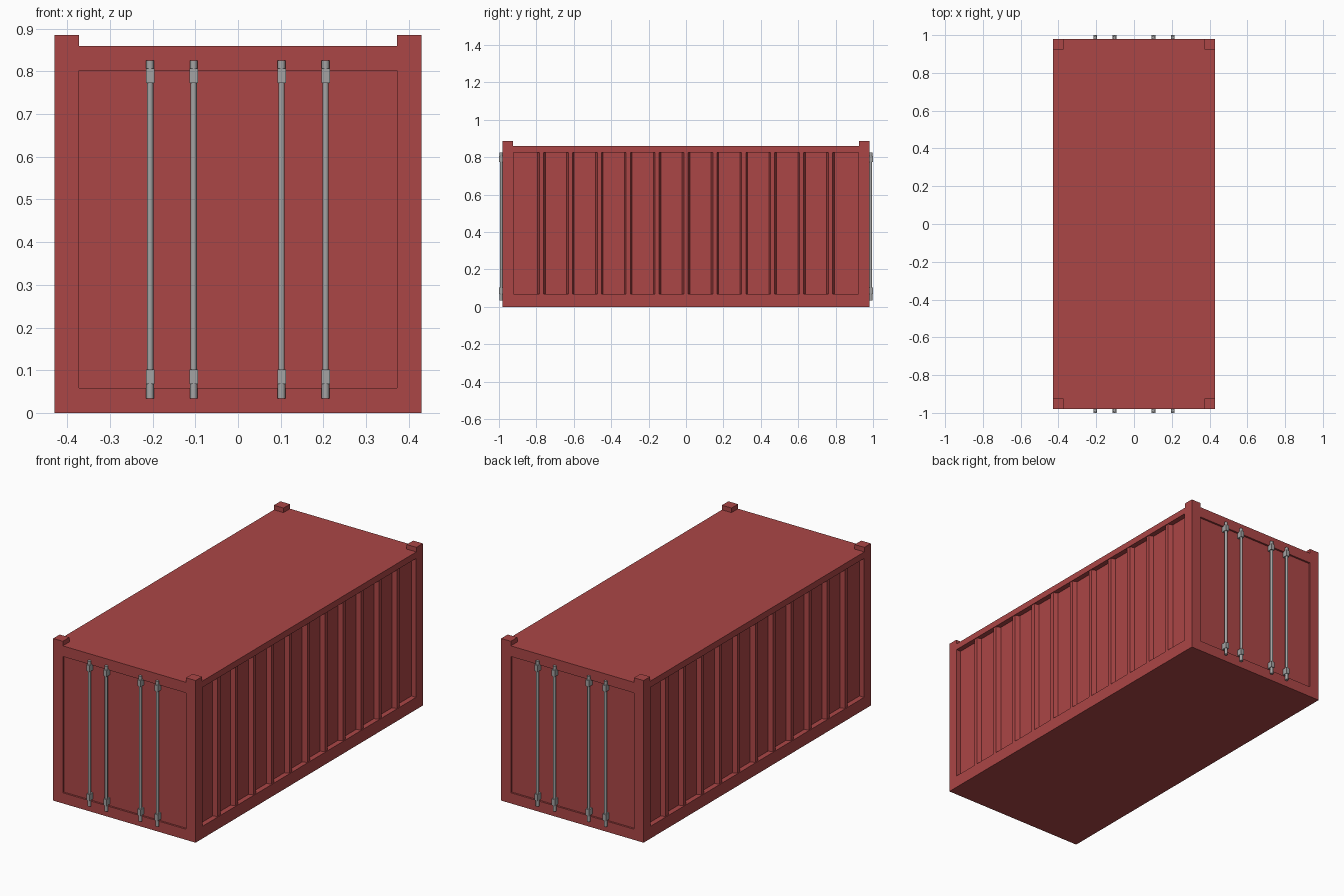
import bpy, bmesh, math
from mathutils import Vector, Matrix

if "Cube" in bpy.data.objects:
    bpy.data.objects.remove(bpy.data.objects["Cube"])


def material(name, col):
    m = bpy.data.materials.new(name)
    m.diffuse_color = (*col, 1)
    m.use_nodes = True
    m.node_tree.nodes["Principled BSDF"].inputs["Base Color"].default_value = m.diffuse_color
    return m


RED = material("container red", (0.41, 0.061, 0.061))
STEEL = material("bare steel", (0.37, 0.37, 0.37))
X, Y, Z = 0.43, 0.98, 0.86


def finish(bm, name, mat, smooth=False):
    bmesh.ops.recalc_face_normals(bm, faces=bm.faces)
    me = bpy.data.meshes.new(name)
    bm.to_mesh(me)
    bm.free()
    ob = bpy.data.objects.new(name, me)
    bpy.context.collection.objects.link(ob)
    me.materials.append(mat)
    if smooth:
        bpy.context.view_layer.objects.active = ob
        ob.select_set(True)
        bpy.ops.object.shade_smooth_by_angle(angle=math.radians(40))
        ob.select_set(False)
    return ob


def add_box(bm, lo, hi):
    lo, hi = Vector(lo), Vector(hi)
    mat = Matrix.Translation((lo + hi) / 2) @ Matrix.Diagonal((*(hi - lo), 1))
    bmesh.ops.create_cube(bm, size=1, matrix=mat)


def add_rod(bm, x, y, z0, z1, r):
    bmesh.ops.create_cone(bm, cap_ends=True, segments=12, radius1=r, radius2=r,
                          depth=z1 - z0, matrix=Matrix.Translation((x, y, (z0 + z1) / 2)))


# Body: a box whose four walls are inset to a frame and pushed inward
bm = bmesh.new()
add_box(bm, (-X, -Y, 0), (X, Y, Z))
bm.normal_update()
walls = [f for f in bm.faces if abs(f.normal.z) < 0.5]
for f in walls:
    n = f.normal.copy()
    is_side = abs(n.x) > 0.5
    low, high, depth = (0.067, 0.825, 0.028) if is_side else (0.058, 0.802, 0.01)
    bmesh.ops.inset_individual(bm, faces=[f], thickness=0.05)
    for v in f.verts:
        v.co.z = high if v.co.z > Z / 2 else low
        if is_side:
            v.co.y = math.copysign(0.922, v.co.y)
        else:
            v.co.x = math.copysign(0.372, v.co.x)
    panel = bmesh.ops.extrude_discrete_faces(bm, faces=[f])["faces"][0]
    bmesh.ops.translate(bm, verts=panel.verts, vec=-n * depth)
finish(bm, "container_body", RED)

# Upright ribs between the side panels
for side, label in ((1, "right"), (-1, "left")):
    bm = bmesh.new()
    for i in range(-5, 6):
        yc = i * 0.1545
        prof = [(X - 0.03, -0.021), (X - 0.004, -0.011), (X - 0.004, 0.011), (X - 0.03, 0.021)]
        face = bm.faces.new([bm.verts.new((side * px, yc + py, 0.066)) for px, py in prof])
        top = bmesh.ops.extrude_face_region(bm, geom=[face])["geom"]
        bmesh.ops.translate(bm, verts=[g for g in top if isinstance(g, bmesh.types.BMVert)],
                            vec=(0, 0, 0.76))
    finish(bm, label + "_side_ribs", RED)

# Raised corner blocks on the roof
bm = bmesh.new()
for sx in (-1, 1):
    for sy in (-1, 1):
        xs, ys = sorted((sx * 0.372, sx * X)), sorted((sy * 0.924, sy * Y))
        add_box(bm, (xs[0], ys[0], Z), (xs[1], ys[1], 0.885))
finish(bm, "corner_blocks", RED)

# Locking rods with end collars and brackets on both door ends
for s, label in ((-1, "front"), (1, "back")):
    rods, brackets = bmesh.new(), bmesh.new()
    for x in (-0.206, -0.104, 0.102, 0.205):
        y = s * 0.988
        add_rod(rods, x, y, 0.06, 0.81, 0.0075)
        for z0, z1 in ((0.034, 0.07), (0.80, 0.826)):
            add_rod(rods, x, y, z0, z1, 0.009)
        ys = sorted((s * 0.968, s * 1.0))
        for z0, z1 in ((0.068, 0.102), (0.773, 0.807)):
            add_box(brackets, (x - 0.0095, ys[0], z0), (x + 0.0105, ys[1], z1))
    finish(rods, label + "_lock_rods", STEEL, smooth=True)
    finish(brackets, label + "_rod_brackets", STEEL)
